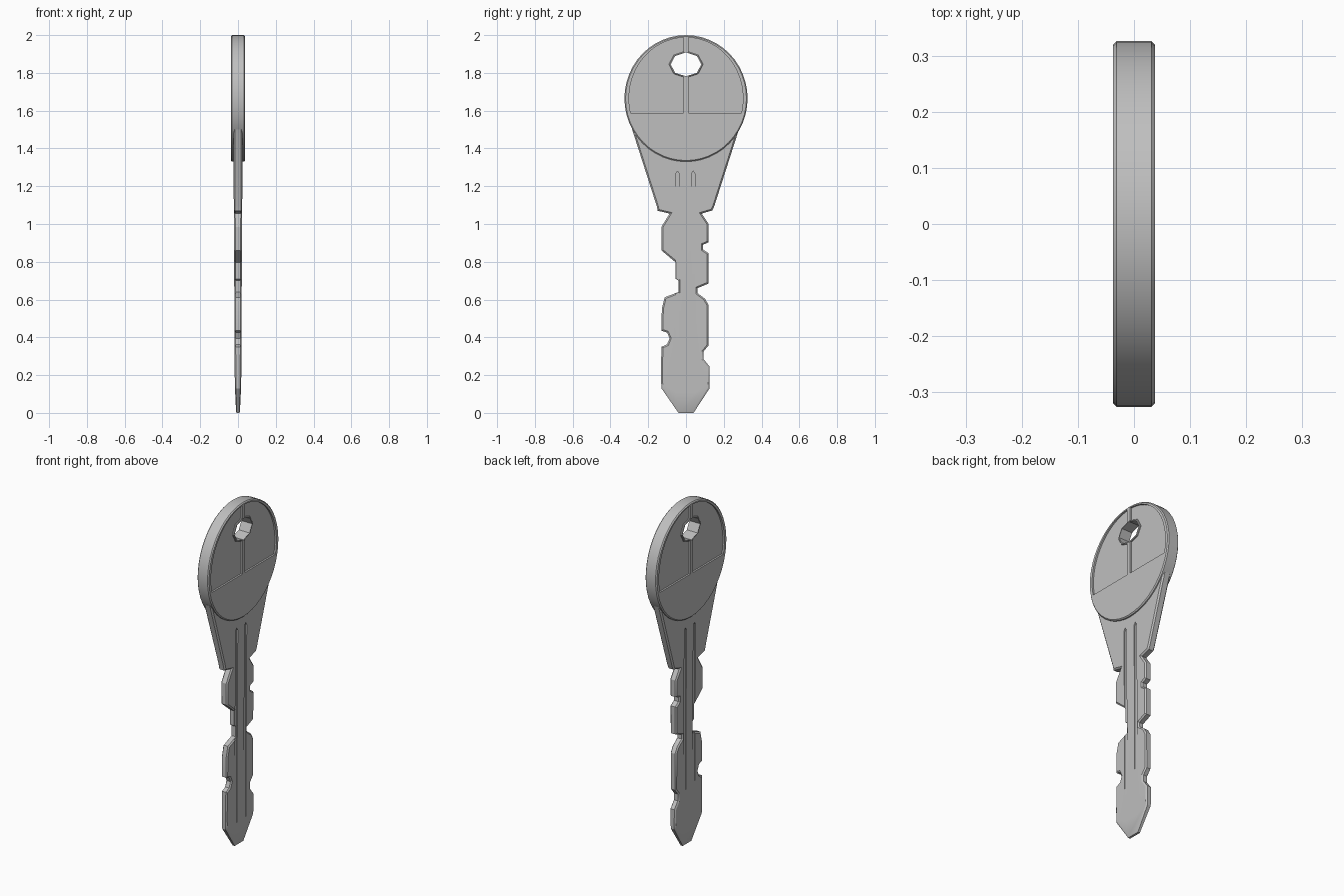
import bpy, bmesh, math

cube = bpy.data.objects.get("Cube")
if cube:
    bpy.data.objects.remove(cube, do_unlink=True)

steel = bpy.data.materials.new("grey metal")
steel.use_nodes = True
GREY = (0.52, 0.52, 0.52, 1)
steel.diffuse_color = GREY
steel.node_tree.nodes["Principled BSDF"].inputs["Base Color"].default_value = GREY


def prism(name, outline, x0, x1, bevel=0.0, cuts=(), half=None):
    """Extrude a (y, z) outline along x; optionally chamfer the rims and taper by height."""
    bm = bmesh.new()
    face = bm.faces.new([bm.verts.new((x0, y, z)) for y, z in outline])
    ext = bmesh.ops.extrude_face_region(bm, geom=[face])
    for v in ext["geom"]:
        if isinstance(v, bmesh.types.BMVert):
            v.co.x = x1
    bmesh.ops.recalc_face_normals(bm, faces=bm.faces[:])
    if bevel:
        rims = [e for e in bm.edges if abs(e.verts[0].co.x - e.verts[1].co.x) < 1e-6]
        bmesh.ops.bevel(bm, geom=rims, offset=bevel, segments=1, affect='EDGES', clamp_overlap=True)
    for z in cuts:
        bmesh.ops.bisect_plane(bm, geom=bm.verts[:] + bm.edges[:] + bm.faces[:],
                               plane_co=(0, 0, z), plane_no=(0, 0, 1))
    if half:
        for v in bm.verts:
            v.co.x *= half(v.co.z) / x1
    bmesh.ops.recalc_face_normals(bm, faces=bm.faces[:])
    me = bpy.data.meshes.new(name)
    bm.to_mesh(me)
    bm.free()
    me.materials.append(steel)
    ob = bpy.data.objects.new(name, me)
    bpy.context.collection.objects.link(ob)
    return ob


def carve(ob, cutters):
    """Subtract the cutters, bake the result and drop them."""
    for c in cutters:
        m = ob.modifiers.new("cut", 'BOOLEAN')
        m.operation, m.solver, m.object = 'DIFFERENCE', 'EXACT', c
    dg = bpy.context.evaluated_depsgraph_get()
    baked = bpy.data.meshes.new_from_object(ob.evaluated_get(dg))
    ob.modifiers.clear()
    ob.data = baked
    for c in cutters:
        bpy.data.objects.remove(c, do_unlink=True)


def ellipse(ry, rz, cz, n, start=0.0, end=2 * math.pi, closed=True):
    k = n if closed else n - 1
    return [(ry * math.cos(start + (end - start) * i / k),
             cz + rz * math.sin(start + (end - start) * i / k)) for i in range(n)]


# Round bow with a chamfered rim
BOW_Z, HOLE_Z = 1.665, 1.845
bow = prism("bow", ellipse(0.326, 0.335, BOW_Z, 48), -0.037, 0.037, bevel=0.006)

# Recessed panels either side of the middle strip, on both faces
RY, RZ, LOW, STRIP = 0.302, 0.322, 1.587, 0.013
a0 = math.asin((LOW - BOW_Z) / RZ)
a1 = math.acos(STRIP / RY)
arc = ellipse(RY, RZ, BOW_Z, 20, a0, a1, closed=False)
cutters = []
for side in (1, -1):
    for s in (1, -1):
        pts = [(s * y, z) for y, z in arc + [(STRIP, LOW)]]
        cutters.append(prism("panel_cutter", pts, side * 0.027, side * 0.06))
cutters.append(prism("hole_cutter", ellipse(0.085, 0.066, HOLE_Z, 8), -0.1, 0.1))
carve(bow, cutters)

# Raised collar around the ring hole
collar = prism("hole_collar", ellipse(0.091, 0.071, HOLE_Z, 8), -0.035, 0.035, bevel=0.003)
carve(collar, [prism("hole_cutter", ellipse(0.081, 0.063, HOLE_Z, 8), -0.1, 0.1)])

# Shank: tapered shoulder and toothed blade in one outline
left_edge = [(-0.285, 1.5), (-0.155, 1.095), (-0.15, 1.07), (-0.087, 1.055), (-0.13, 0.985),
             (-0.13, 0.86), (-0.055, 0.797), (-0.055, 0.71), (-0.04, 0.70), (-0.04, 0.64),
             (-0.113, 0.612), (-0.128, 0.55), (-0.13, 0.435), (-0.1, 0.425), (-0.087, 0.395),
             (-0.1, 0.363), (-0.13, 0.35), (-0.133, 0.2), (-0.13, 0.13), (-0.04, 0.0)]
right_edge = [(0.04, 0.0), (0.125, 0.13), (0.125, 0.245), (0.093, 0.285), (0.093, 0.325),
              (0.12, 0.358), (0.12, 0.57), (0.1, 0.605), (0.06, 0.635), (0.06, 0.66),
              (0.12, 0.685), (0.12, 0.845), (0.09, 0.865), (0.09, 0.89), (0.12, 0.903),
              (0.12, 1.0), (0.083, 1.055), (0.14, 1.072), (0.15, 1.095), (0.28, 1.5)]


def half_thickness(z):
    steps = [(0.0, 0.010), (0.15, 0.017), (1.06, 0.022), (1.5, 0.025)]
    for (za, ha), (zb, hb) in zip(steps, steps[1:]):
        if z <= zb:
            return ha + (hb - ha) * (z - za) / (zb - za)
    return steps[-1][1]


shank = prism("shank", left_edge + right_edge, -0.024, 0.024, bevel=0.008,
              cuts=(0.15, 1.06), half=half_thickness)

# Long grooves on both faces
grooves = []
for side in (1, -1):
    for y in (-0.045, 0.038):
        g = [(y - 0.01, 0.05), (y + 0.01, 0.05), (y + 0.01, 1.265), (y, 1.28), (y - 0.01, 1.265)]
        grooves.append(prism("groove_cutter", g, side * 0.015, side * 0.06))
carve(shank, grooves)

# Smooth the round parts, keep the hard edges
bpy.ops.object.select_all(action='DESELECT')
for ob in (bow, shank, collar):
    ob.select_set(True)
bpy.context.view_layer.objects.active = bow
bpy.ops.object.shade_smooth_by_angle(angle=math.radians(25))
